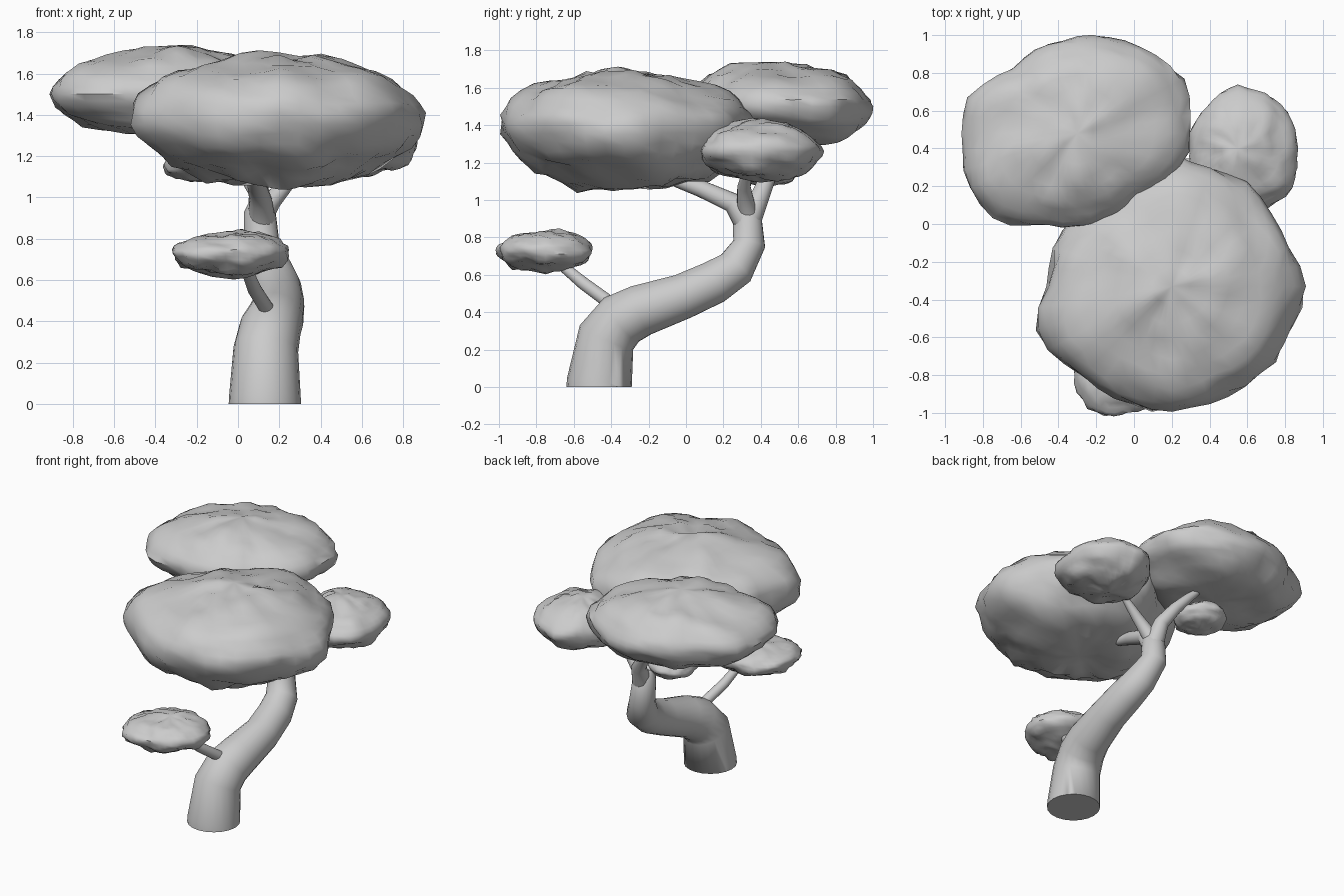
import bpy, bmesh, math
from mathutils import Vector, noise

if "Cube" in bpy.data.objects:
    bpy.data.objects.remove(bpy.data.objects["Cube"])


def limb(name, points):
    """Tapered round limb through (x, y, z, radius) points."""
    cu = bpy.data.curves.new(name, 'CURVE')
    cu.dimensions = '3D'
    cu.bevel_depth = 1.0
    cu.bevel_resolution = 8
    cu.use_fill_caps = True
    sp = cu.splines.new('POLY')
    sp.points.add(len(points) - 1)
    for p, (x, y, z, r) in zip(sp.points, points):
        p.co = (x, y, z, 1)
        p.radius = r
    ob = bpy.data.objects.new(name, cu)
    bpy.context.collection.objects.link(ob)
    finish(ob, True)
    return ob


def finish(ob, convert=False, angle=50):
    bpy.ops.object.select_all(action='DESELECT')
    bpy.context.view_layer.objects.active = ob
    ob.select_set(True)
    if convert:
        bpy.ops.object.convert(target='MESH')
    bpy.ops.object.shade_smooth_by_angle(angle=math.radians(angle))


def foliage(name, centre, outline, up, down, rough, freq, seed):
    """Lumpy cushion: plan outline given as radii at equal angles."""
    bm = bmesh.new()
    bmesh.ops.create_uvsphere(bm, u_segments=40, v_segments=20, radius=1)
    n = len(outline)
    mean = sum(outline) / n
    for v in bm.verts:
        d = v.co.normalized()
        flat = math.hypot(d.x, d.y)
        a = math.atan2(d.y, d.x)
        t = (a / math.tau % 1) * n
        i, f = int(t) % n, t % 1
        edge = outline[i] * (1 - f) + outline[(i + 1) % n] * f
        r = mean + (edge - mean) * flat
        # broad lumps plus finer creases
        p = Vector((d.x * r, d.y * r, d.z * r * 0.8))
        q = p * freq + Vector((seed, seed * 2, 0))
        k = rough * (0.8 * noise.noise(q) + 0.6 * noise.noise(q * 2.6))
        # domed crown, fuller underside
        h = flat ** (1.03 if d.z > 0 else 0.85) * r * (1 + 0.35 * k)
        z = d.z * (up if d.z > 0 else down) * (1 + k)
        v.co = (h * math.cos(a), h * math.sin(a), z)
    me = bpy.data.meshes.new(name)
    bm.to_mesh(me)
    bm.free()
    ob = bpy.data.objects.new(name, me)
    ob.location = centre
    bpy.context.collection.objects.link(ob)
    finish(ob)


# Trunk: thick base, leaning back, then turning upright
trunk = limb("trunk", [
    (.13, -.465, 0, .175), (.13, -.463, .03, .174), (.135, -.425, .265, .157),
    (.155, -.345, .36, .15), (.178, -.24, .41, .14), (.20, -.015, .485, .122),
    (.19, .15, .56, .117), (.165, .265, .635, .106), (.115, .338, .765, .087),
    (.105, .325, .93, .077), (.105, .30, .98, .05)])
for v in trunk.data.vertices:      # level the foot
    if v.co.z < .02:
        v.co.z = 0

# Branches
limb("front_branch", [
    (.115, .33, .87, .07), (.11, .25, .985, .055), (.09, .08, 1.06, .045),
    (.08, -.04, 1.1, .036), (.11, -.15, 1.14, .022)])
limb("back_branch", [
    (.115, .33, .88, .07), (.10, .40, 1.03, .05), (.02, .45, 1.15, .04),
    (-.06, .48, 1.24, .032), (-.15, .49, 1.33, .02)])
limb("right_branch", [
    (.12, .34, .90, .05), (.16, .32, .98, .047), (.24, .31, 1.07, .036),
    (.38, .33, 1.18, .02)])
limb("low_branch", [
    (.15, -.37, .41, .04), (.14, -.42, .46, .036), (.08, -.55, .555, .034),
    (.03, -.70, .68, .026)])

# Foliage cushions
foliage("large_foliage", (.2, -.33, 1.41),
        [.685, .66, .645, .67, .70, .59, .60, .66, .67, .76, .67, .66,
         .665, .64, .645, .675], .275, .345, .2, 3.2, 3.1)
foliage("back_foliage", (-.3, .48, 1.5),
        [.60, .63, .58, .55, .52, .5, .48, .595, .6, .65, .63, .51,
         .48, .48, .47, .56], .225, .21, .2, 3.6, 7.7)
foliage("right_foliage", (.55, .4, 1.26),
        [.32, .32, .325, .27, .26, .3, .33, .345], .165, .16, .22, 6, 12.4)
foliage("low_foliage", (-.02, -.75, .73),
        [.265, .265, .245, .27, .3, .32, .245, .25], .103, .107, .25, 8, 5.2)
foliage("small_foliage", (-.2, .43, 1.16),
        [.17, .17, .19, .18, .155, .17, .18, .17], .08, .08, .25, 9, 9.3)
